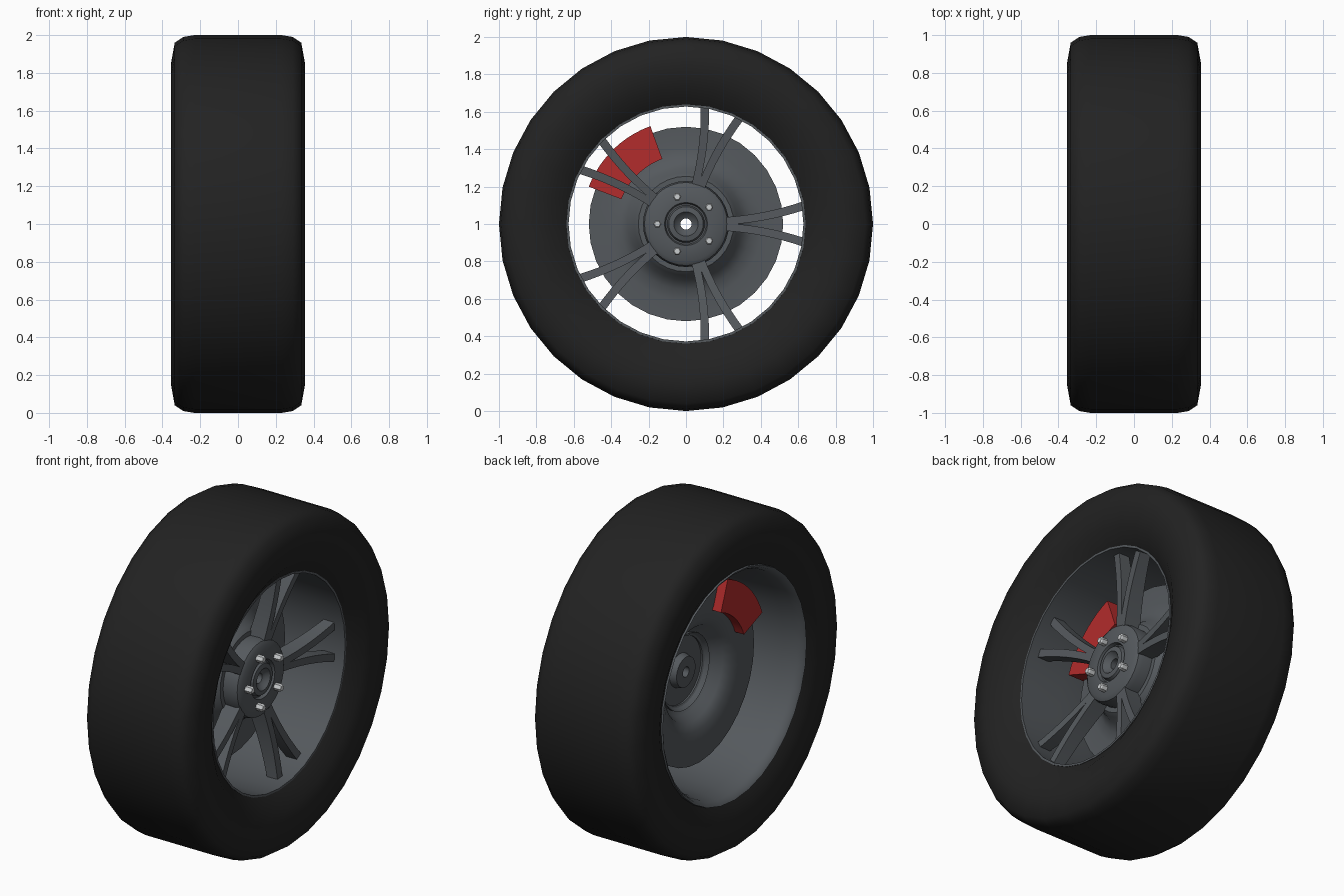
import bpy, bmesh, math
from math import sin, cos, pi, radians

old = bpy.data.objects.get("Cube")
if old:
    bpy.data.objects.remove(old, do_unlink=True)

AXLE = 1.0


def material(name, color, rough=0.6):
    m = bpy.data.materials.new(name)
    m.use_nodes = True
    m.diffuse_color = (*color, 1)
    bsdf = m.node_tree.nodes["Principled BSDF"]
    bsdf.inputs["Base Color"].default_value = (*color, 1)
    bsdf.inputs["Roughness"].default_value = rough
    return m


RUBBER = material("black rubber", (0.016, 0.016, 0.016))
METAL = material("dark grey metal", (0.09, 0.1, 0.11))
RED = material("red paint", (0.45, 0.025, 0.025))
STEEL = material("bright steel", (0.6, 0.62, 0.63))


def finish(name, bm, mat, smooth=None):
    bmesh.ops.recalc_face_normals(bm, faces=bm.faces)
    mesh = bpy.data.meshes.new(name)
    bm.to_mesh(mesh)
    bm.free()
    mesh.materials.append(mat)
    ob = bpy.data.objects.new(name, mesh)
    bpy.context.collection.objects.link(ob)
    ob.location.z = AXLE
    if smooth:
        bpy.ops.object.select_all(action="DESELECT")
        ob.select_set(True)
        bpy.context.view_layer.objects.active = ob
        bpy.ops.object.shade_smooth_by_angle(angle=radians(smooth))
    return ob


def polar(x, r, a):
    return (x, r * cos(a), r * sin(a))


def loft(bm, rings, closed):
    """Bridge equal rings of points; close the loop or cap both ends."""
    vs = [[bm.verts.new(p) for p in ring] for ring in rings]
    n = len(vs[0])
    pairs = list(zip(vs, vs[1:])) + ([(vs[-1], vs[0])] if closed else [])
    for a, b in pairs:
        for i in range(n):
            j = (i + 1) % n
            bm.faces.new((a[i], a[j], b[j], b[i]))
    if not closed:
        bm.faces.new(vs[0])
        bm.faces.new(vs[-1])


def lathe(name, profile, mat, sides=32, smooth=40):
    """Spin a closed (x, radius) profile around the axle."""
    bm = bmesh.new()
    loft(bm, [[polar(x, r, 2 * pi * k / sides) for x, r in profile]
              for k in range(sides)], True)
    return finish(name, bm, mat, smooth)


# Tyre: rounded shoulders and sidewalls curving in to the rim
lathe("tyre", [(-0.31, 0.68), (-0.34, 0.74), (-0.355, 0.85), (-0.335, 0.96), (-0.29, 0.99),
               (-0.23, 1.0), (0.23, 1.0), (0.29, 0.99), (0.335, 0.96), (0.355, 0.85),
               (0.335, 0.73), (0.27, 0.637), (0.2, 0.65), (-0.25, 0.69)], RUBBER, smooth=60)

# Rim barrel, widening towards the back
lathe("rim_barrel", [(0.275, 0.64), (0.275, 0.628), (0.2, 0.63), (0.0, 0.635), (-0.2, 0.645),
                     (-0.28, 0.655), (-0.315, 0.67), (-0.325, 0.685), (-0.3, 0.69),
                     (-0.2, 0.66), (0.2, 0.645)], METAL)

# Brake disc with a raised, open hat
lathe("brake_disc", [(-0.09, 0.52), (-0.05, 0.52), (-0.05, 0.41), (-0.04, 0.35), (-0.005, 0.3),
                     (0.04, 0.275), (0.06, 0.255), (0.06, 0.2), (0.03, 0.2), (0.0, 0.25),
                     (-0.05, 0.28), (-0.08, 0.33), (-0.09, 0.4)], METAL)

# Hub with rounded rim and a grooved, bored centre
lathe("hub", [(0.0, 0.225), (0.12, 0.23), (0.15, 0.222), (0.165, 0.2), (0.165, 0.115),
              (0.145, 0.108), (0.145, 0.1), (0.165, 0.092), (0.17, 0.065), (0.15, 0.05),
              (0.14, 0.03), (0.0, 0.03), (0.0, 0.09), (0.04, 0.1), (0.04, 0.2)], METAL)

# Five forked spokes, each branch curving away from its partner
STEPS = 8
bm = bmesh.new()
for k in range(5):
    for side in (-1, 1):
        rings = []
        for s in range(STEPS + 1):
            t = s / STEPS
            r = 0.2 + 0.43 * t
            off = side * (0.016 + 0.02 * t + 0.062 * t * t)
            half = 0.02 + 0.004 * t
            front = 0.15 + 0.06 * t
            back = front - 0.11 + 0.04 * t
            a = 2 * pi * k / 5
            rings.append([(x, r * cos(a) - (off + w) * sin(a), r * sin(a) + (off + w) * cos(a))
                          for x, w in ((front, -half), (front, half), (back, half), (back, -half))])
        loft(bm, rings, False)
finish("spokes", bm, METAL, 30)

# Caliper: arc block straddling the disc
bm = bmesh.new()
ARC = 10
loft(bm, [[polar(x, r, radians(110 + 49 * i / ARC))
           for x, r in ((0.03, 0.37), (0.03, 0.557), (-0.145, 0.557), (-0.145, 0.37))]
          for i in range(ARC + 1)], False)
finish("brake_caliper", bm, RED, 30)

# Wheel bolts: hexagonal heads with a smaller tip
bm = bmesh.new()
for k in range(5):
    a = radians(36 + 72 * k)
    _, cy, cz = polar(0, 0.153, a)
    loft(bm, [[(x, cy + r * cos(h * pi / 3), cz + r * sin(h * pi / 3)) for h in range(6)]
              for x, r in ((0.15, 0.022), (0.2, 0.022), (0.208, 0.016))], False)
finish("wheel_bolts", bm, STEEL)
